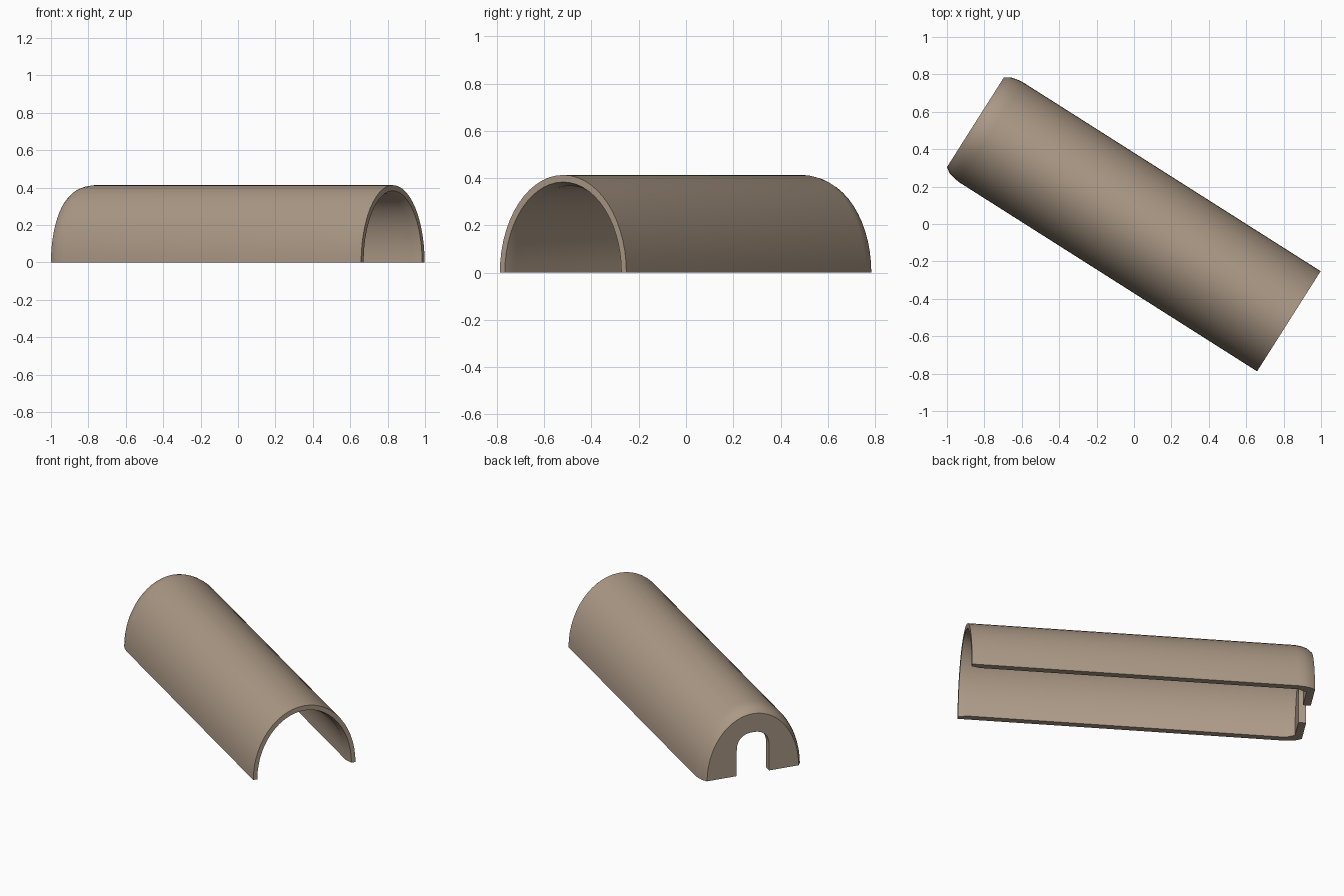
import bpy, bmesh, math
from mathutils import Vector

if "Cube" in bpy.data.objects:
    bpy.data.objects.remove(bpy.data.objects["Cube"])

N = 28                                   # segments around the arch
ORIGIN = Vector((0.828, -0.52, 0))       # middle of the open end
ANG = math.radians(32.4)
AXIS = Vector((-math.cos(ANG), math.sin(ANG), 0))   # open end -> closed end
SIDE = Vector((math.sin(ANG), math.cos(ANG), 0))


def place(lat, z, s):
    return ORIGIN + SIDE * lat + AXIS * s + Vector((0, 0, z))


def arch(w, h, s):
    """Half-ellipse cross-section at distance s."""
    return [place(w * math.cos(math.pi * i / N), h * math.sin(math.pi * i / N), s)
            for i in range(N + 1)]


def slot(w, h, s):
    """Door-shaped opening: straight legs and a rounded top."""
    pts = [place(w, 0, s)]
    for i in range(1, N):
        a = math.pi * (i - 1) / (N - 2)
        c, d = math.cos(a), math.sin(a)
        x = math.copysign(abs(c) ** 0.85, c) * w
        pts.append(place(x, h - w + w * max(d, 0) ** 0.85, s))
    return pts + [place(-w, 0, s)]


rings = [
    # outer shell, from the open rim to the rounded closed end
    arch(0.317, 0.413, 0), arch(0.317, 0.413, 1.89), arch(0.312, 0.408, 1.925),
    arch(0.303, 0.398, 1.957), arch(0.284, 0.377, 1.985),
    # slot through the end wall
    slot(0.10, 0.26, 1.985), slot(0.10, 0.26, 1.94),
    # inner shell, back to the chamfered open rim
    arch(0.25, 0.335, 1.94), arch(0.277, 0.367, 1.89),
    arch(0.277, 0.367, 0.05), arch(0.292, 0.383, 0),
]

bm = bmesh.new()
vr = [[bm.verts.new(p) for p in r] for r in rings]
for a, b in zip(vr, vr[1:] + vr[:1]):
    for i in range(N):
        bm.faces.new((a[i], a[i + 1], b[i + 1], b[i]))
# flat undersides of the two walls
bm.faces.new([r[0] for r in vr])
bm.faces.new([r[N] for r in reversed(vr)])
bmesh.ops.recalc_face_normals(bm, faces=bm.faces)

mesh = bpy.data.meshes.new("arched_shell")
bm.to_mesh(mesh)
bm.free()
shell = bpy.data.objects.new("arched_shell", mesh)
bpy.context.collection.objects.link(shell)

mat = bpy.data.materials.new("warm_taupe")
mat.diffuse_color = (0.41, 0.318, 0.238, 1)
mat.use_nodes = True
mat.node_tree.nodes["Principled BSDF"].inputs["Base Color"].default_value = mat.diffuse_color
mesh.materials.append(mat)

bpy.context.view_layer.objects.active = shell
shell.select_set(True)
bpy.ops.object.shade_smooth_by_angle(angle=math.radians(40))
